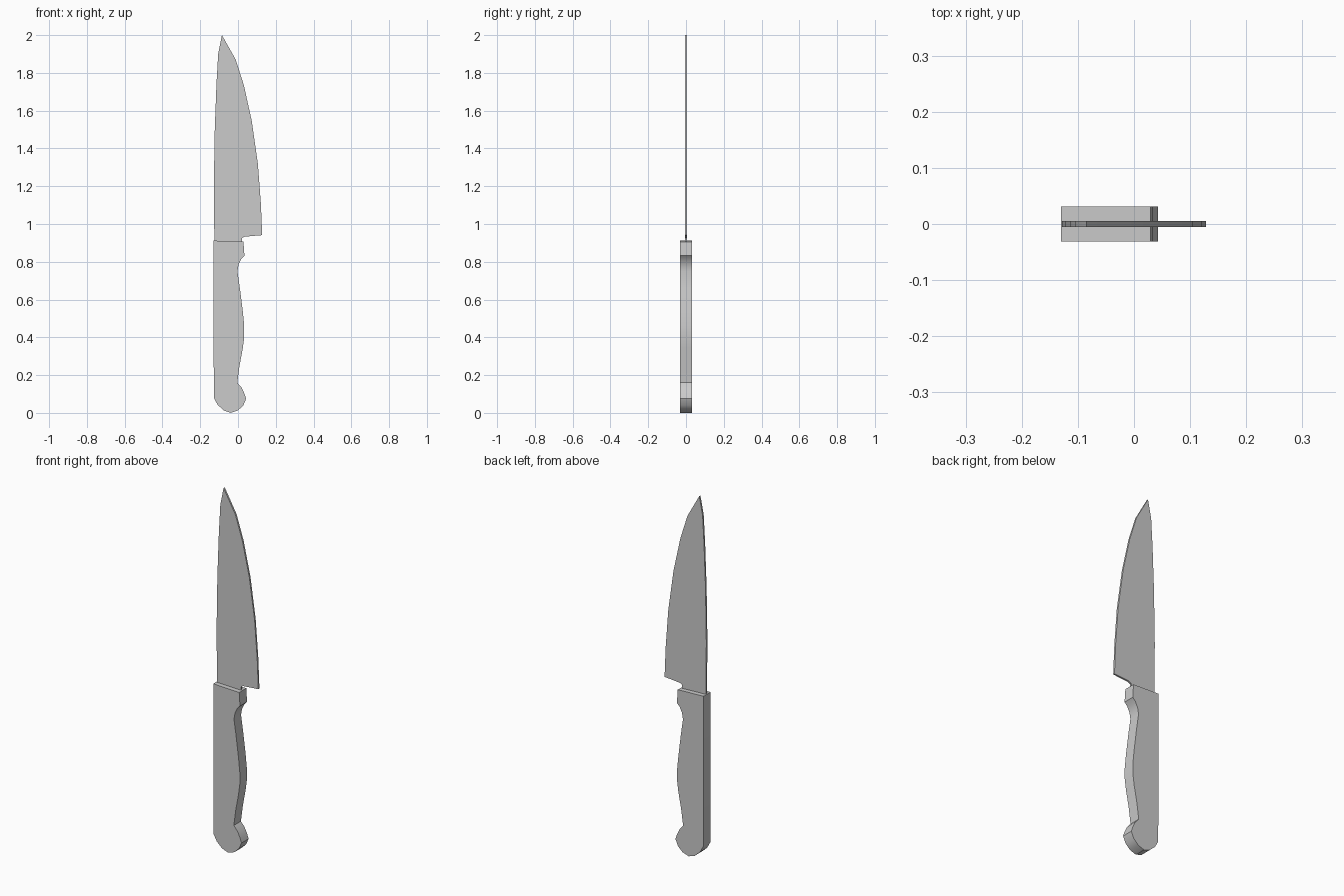
import bpy
import bmesh
from math import radians

if "Cube" in bpy.data.objects:
    bpy.data.objects.remove(bpy.data.objects["Cube"])


def plate(name, outline, half):
    """Extrude an XZ outline symmetrically along y."""
    bm = bmesh.new()
    face = bm.faces.new([bm.verts.new((x, -half, z)) for x, z in outline])
    ext = bmesh.ops.extrude_face_region(bm, geom=[face], use_keep_orig=True)
    moved = [g for g in ext["geom"] if isinstance(g, bmesh.types.BMVert)]
    bmesh.ops.translate(bm, verts=moved, vec=(0, 2 * half, 0))
    bmesh.ops.recalc_face_normals(bm, faces=bm.faces)
    mesh = bpy.data.meshes.new(name)
    bm.to_mesh(mesh)
    bm.free()
    obj = bpy.data.objects.new(name, mesh)
    bpy.context.collection.objects.link(obj)
    bpy.ops.object.select_all(action="DESELECT")
    obj.select_set(True)
    bpy.context.view_layer.objects.active = obj
    bpy.ops.object.shade_smooth_by_angle(angle=radians(30))
    return obj


# Thin blade: heel, curved cutting edge, tip, then the spine
plate("blade", [
    (0.021, 0.90), (0.021, 0.925), (0.035, 0.933), (0.128, 0.941),
    (0.121, 1.11), (0.105, 1.32), (0.073, 1.545), (0.031, 1.735),
    (-0.012, 1.87), (-0.085, 2.0), (-0.105, 1.90), (-0.114, 1.74),
    (-0.123, 1.50), (-0.128, 1.20), (-0.125, 0.90)], 0.005)

# Thick handle: front collar, finger grip, rounded butt, straight back
plate("handle", [
    (-0.130, 0.912), (0.029, 0.906), (0.034, 0.832), (0.018, 0.815),
    (0.003, 0.785), (-0.003, 0.75), (0.010, 0.66), (0.025, 0.54),
    (0.033, 0.46), (0.033, 0.40), (0.025, 0.34), (0.008, 0.25),
    (-0.004, 0.16), (0.018, 0.135), (0.035, 0.10), (0.043, 0.075),
    (0.028, 0.04), (0.0, 0.013), (-0.038, 0.0), (-0.075, 0.013),
    (-0.108, 0.043), (-0.128, 0.08)], 0.031)
